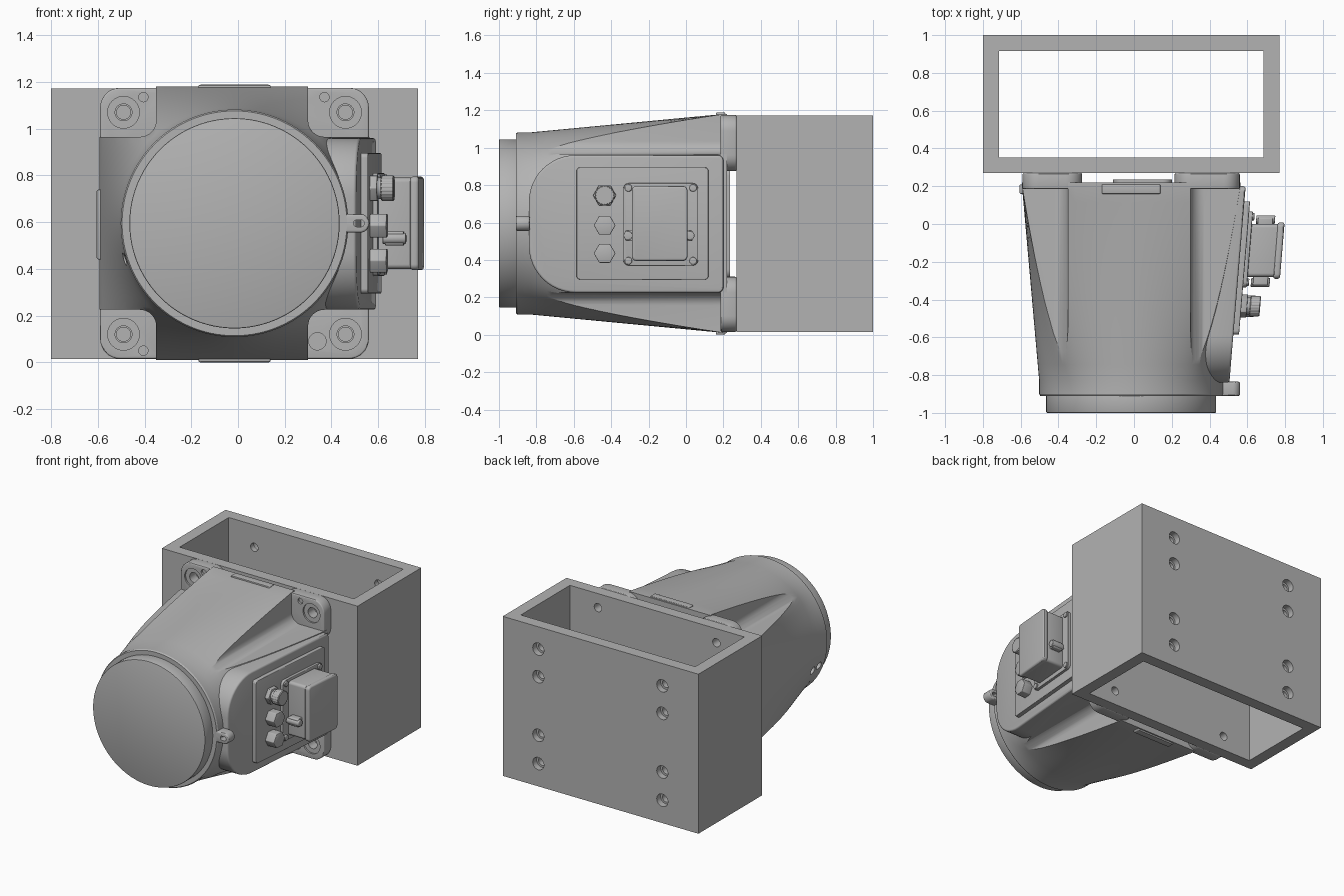
import bpy, bmesh, math
from mathutils import Matrix, Vector

if "Cube" in bpy.data.objects:
    bpy.data.objects.remove(bpy.data.objects["Cube"])

grey = bpy.data.materials.new("cast grey")
grey.use_nodes = True
COL = (0.45, 0.45, 0.45, 1)
grey.diffuse_color = COL
grey.node_tree.nodes["Principled BSDF"].inputs["Base Color"].default_value = COL

CX, CZ = -0.015, 0.595          # main axis of the housing
made = []


def finish(name, bm, bevel=0, segments=3):
    bmesh.ops.recalc_face_normals(bm, faces=bm.faces)
    me = bpy.data.meshes.new(name)
    bm.to_mesh(me)
    bm.free()
    me.materials.append(grey)
    ob = bpy.data.objects.new(name, me)
    bpy.context.collection.objects.link(ob)
    made.append(ob)
    if bevel:
        m = ob.modifiers.new("bevel", 'BEVEL')
        m.width, m.segments, m.limit_method = bevel, segments, 'ANGLE'
        m.angle_limit = math.radians(50)
        apply(ob, m)
    return ob


def apply(ob, mod):
    bpy.context.view_layer.objects.active = ob
    bpy.ops.object.modifier_apply(modifier=mod.name)


def boolean(ob, tool, op='DIFFERENCE'):
    m = ob.modifiers.new("bool", 'BOOLEAN')
    m.object, m.operation, m.solver = tool, op, 'EXACT'
    apply(ob, m)


def discard(tool):
    made.remove(tool)
    bpy.data.objects.remove(tool)


def loft(name, rings, bevel=0, segments=3):
    """Closed solid through rings of equal point count."""
    bm = bmesh.new()
    vs = [[bm.verts.new(p) for p in r] for r in rings]
    n = len(vs[0])
    for a, b in zip(vs, vs[1:]):
        for i in range(n):
            j = (i + 1) % n
            bm.faces.new((a[i], a[j], b[j], b[i]))
    bm.faces.new(vs[0])
    bm.faces.new(vs[-1])
    return finish(name, bm, bevel, segments)


def rrect(u0, u1, v0, v1, radii, n=8):
    """Rounded rectangle; radii start at (u0,v0) and run counter-clockwise."""
    if not isinstance(radii, (list, tuple)):
        radii = [radii] * 4
    pts = []
    for k, (u, v, su, sv) in enumerate([(u0, v0, 1, 1), (u1, v0, -1, 1),
                                        (u1, v1, -1, -1), (u0, v1, 1, -1)]):
        r = radii[k]
        for i in range(n + 1 if r else 1):
            a = math.pi * (1 + k / 2) + math.pi / 2 * i / n
            pts.append((u + r * (su + math.cos(a)), v + r * (sv + math.sin(a))) if r else (u, v))
    return pts


def circle(u, v, r, n=32):
    return [(u + r * math.cos(2 * math.pi * i / n), v + r * math.sin(2 * math.pi * i / n))
            for i in range(n)]


def prism_y(name, outline, y0, y1, **kw):
    return loft(name, [[(x, y, z) for x, z in outline] for y in (y0, y1)], **kw)


def side_x(y):
    """Sloping plane of the terminal side."""
    return 0.505 + (y + 0.84) * 0.083


def side_prism(name, outline, h0, h1, **kw):
    return loft(name, [[(side_x(y) + h, y, z) for y, z in outline] for h in (h0, h1)], **kw)


# Main housing: round at the front, square at the back
def section(y):
    t = min(1, max(0, (y + 0.83) / 1.03))
    ring = []
    for i in range(120):
        a = 2 * math.pi * i / 120
        c, s = math.cos(a), math.sin(a)
        sq = ((abs(c) / 0.578) ** 10 + (abs(s) / 0.585) ** 10) ** -0.1
        r = 0.487 * (1 - t) + sq * t - (0.006 if y < -0.905 else 0)
        ring.append((CX + r * c, y, CZ + r * s))
    return ring


housing = loft("main_housing", [section(y) for y in
               [-0.91, -0.9, -0.83] + [-0.83 + 1.03 * k / 12 for k in range(1, 13)] + [0.22]])

# Cross-shaped limit leaves four corner notches with filleted roots
quad = [(0.7, 0.37)]
quad += [(0.395 - 0.07 * math.sin(a), 0.44 - 0.07 * math.cos(a))
         for a in [math.pi / 2 * k / 8 for k in range(9)]]
quad += [(0.325, 0.7)]
cross = []
for sx, sz in ((1, 1), (-1, 1), (-1, -1), (1, -1)):
    q = quad if sx * sz > 0 else quad[::-1]
    cross += [(CX - 0.01 + sx * x, CZ + sz * z) for x, z in q]
limit = prism_y("cross_limit", cross, -1.2, 0.6)
boolean(housing, limit, 'INTERSECT')
discard(limit)

# Two small ports low on the blind side
for y in (-0.84, -0.76):
    bm = bmesh.new()
    d = Vector((-0.95, 0, -0.31)).normalized()
    mat = Matrix.Translation(Vector((CX, y, CZ)) + d * 0.5) @ d.to_track_quat('Z', 'Y').to_matrix().to_4x4()
    bmesh.ops.create_cone(bm, cap_ends=True, segments=24, radius1=0.028, radius2=0.028,
                          depth=0.12, matrix=mat)
    port = finish("port_cutter", bm)
    boolean(housing, port)
    discard(port)

# Front spigot
prism_y("front_spigot", circle(CX, CZ, 0.45, 96), -1.0, -0.88, bevel=0.006, segments=2)

# Lifting eye at the front rim
eye = prism_y("lifting_eye", rrect(0.40, 0.562, 0.555, 0.635, [0, 0.039, 0.039, 0]),
              -0.91, -0.835, bevel=0.01)
slot = prism_y("slot_cutter", rrect(0.495, 0.54, 0.58, 0.61, 0.014), -1, -0.7)
boolean(eye, slot)
discard(slot)

# Corner mounting feet with counterbored bolt holes and dowel holes
for side, x0, x1, hx, px in (("right", -0.59, -0.275, -0.49, -0.405),
                             ("left", 0.215, 0.56, 0.46, 0.37)):
    for level, z0, z1, hz, pz in (("upper", 0.875, 1.175, 1.07, 1.135),
                                  ("lower", 0.015, 0.31, 0.12, 0.05)):
        foot = prism_y(f"foot_{level}_{side}", rrect(x0, x1, z0, z1, 0.085), 0.185, 0.27, bevel=0.008)
        big = (side, level) == ("left", "lower")
        for hole, depth in ((circle(hx, hz, 0.068), 0.197), (circle(hx, hz, 0.036), 0.5),
                            (circle(0.34 if big else px, 0.09 if big else pz,
                                    0.037 if big else 0.02), 0.2)):
            c = prism_y("foot_cutter", hole, 0.1, depth)
            boolean(foot, c)
            discard(c)

# Thin bosses at the rear rim and the rear spigot plate
for name, z0, z1 in (("top_boss", 1.15, 1.188), ("bottom_boss", 0.0, 0.04)):
    prism_y(name, rrect(-0.17, 0.14, z0, z1, 0.01), 0.16, 0.21, bevel=0.005)
prism_y("side_boss", rrect(-0.605, -0.56, 0.44, 0.74, 0.01), 0.16, 0.21, bevel=0.005)
prism_y("rear_plate", rrect(-0.11, 0.2, 0.3, 0.9, 0.05), 0.2, 0.236)

# Terminal side: block, cover and connection box
side_prism("terminal_block", rrect(-0.84, 0.2, 0.225, 0.96, [0.25, 0.03, 0.03, 0.25], 12),
           -0.22, 0.0, bevel=0.012)
side_prism("terminal_cover", rrect(-0.585, 0.12, 0.295, 0.895, 0.02), -0.01, 0.03, bevel=0.004)
side_prism("box_base", rrect(-0.335, 0.065, 0.37, 0.81, 0.03), 0.02, 0.05, bevel=0.004)
side_prism("connection_box", rrect(-0.28, 0.0, 0.4, 0.79, 0.02), 0.04, 0.19, bevel=0.004)
side_prism("connection_lid", rrect(-0.29, 0.008, 0.395, 0.795, 0.025), 0.185, 0.222, bevel=0.012)
for i, y in enumerate((-0.308, 0.038)):
    for j, z in enumerate((0.395, 0.785)):
        side_prism(f"base_screw_{i}{j}", circle(y, z, 0.02, 20), 0.04, 0.06, bevel=0.004)

# Box latches: stem, knob and hook
for i, (y0, y1, k) in enumerate(((-0.325, -0.27, -0.31), (-0.01, 0.035, 0.022))):
    side_prism(f"latch_stem_{i}", rrect(y0, y1, 0.5, 0.56, 0.01), 0.08, 0.16, bevel=0.005)
    side_prism(f"latch_knob_{i}", circle(k, 0.53, 0.024, 20), 0.07, 0.17, bevel=0.005)

# Cable glands and plugs
def hexagon(y, z, r):
    return circle(y, z, r, 6)


for i, z in enumerate((0.435, 0.585)):
    side_prism(f"hex_plug_{i}", hexagon(-0.435, z, 0.058), 0.025, 0.1, bevel=0.004)
side_prism("gland_nut", hexagon(-0.435, 0.745, 0.062), 0.025, 0.06, bevel=0.003)
side_prism("gland_body", circle(-0.435, 0.745, 0.045), 0.05, 0.09)
knurl = [(-0.435 + r * math.cos(math.pi * i / 20), 0.745 + r * math.sin(math.pi * i / 20))
         for i in range(40) for r in [0.056 if i % 2 else 0.051]]
side_prism("gland_cap", knurl, 0.075, 0.13, bevel=0.004, segments=1)

# Rectangular mounting frame, open at top and bottom
frame_o = [(-0.8, 0.27), (0.77, 0.27), (0.77, 1.0), (-0.8, 1.0)]
frame_i = [(-0.715, 0.352), (0.685, 0.352), (0.685, 0.915), (-0.715, 0.915)]
frame = loft("mounting_frame", [[(x, y, z) for x, y in frame_o] for z in (0.015, 1.172)])
core = loft("core_cutter", [[(x, y, z) for x, y in frame_i] for z in (-0.5, 1.6)])
boolean(frame, core)
discard(core)

# Frame holes: feet bolts in front, stepped holes behind
holes = [(x, z, 0.03, 0.2, 0.5) for x in (-0.49, 0.46) for z in (0.12, 1.07)]
for x in (-0.51, 0.485):
    for z in (0.18, 0.385, 0.81, 1.01):
        holes += [(x, z, 0.03, 0.8, 1.1), (x, z, 0.045, 0.955, 1.1)]
for x, z, r, y0, y1 in holes:
    c = prism_y("hole_cutter", circle(x, z, r, 24), y0, y1)
    boolean(frame, c)
    discard(c)

# Smooth curved surfaces, keep edges crisp
bpy.ops.object.select_all(action='DESELECT')
for ob in made:
    ob.select_set(True)
bpy.context.view_layer.objects.active = made[0]
bpy.ops.object.shade_smooth_by_angle(angle=math.radians(30))
